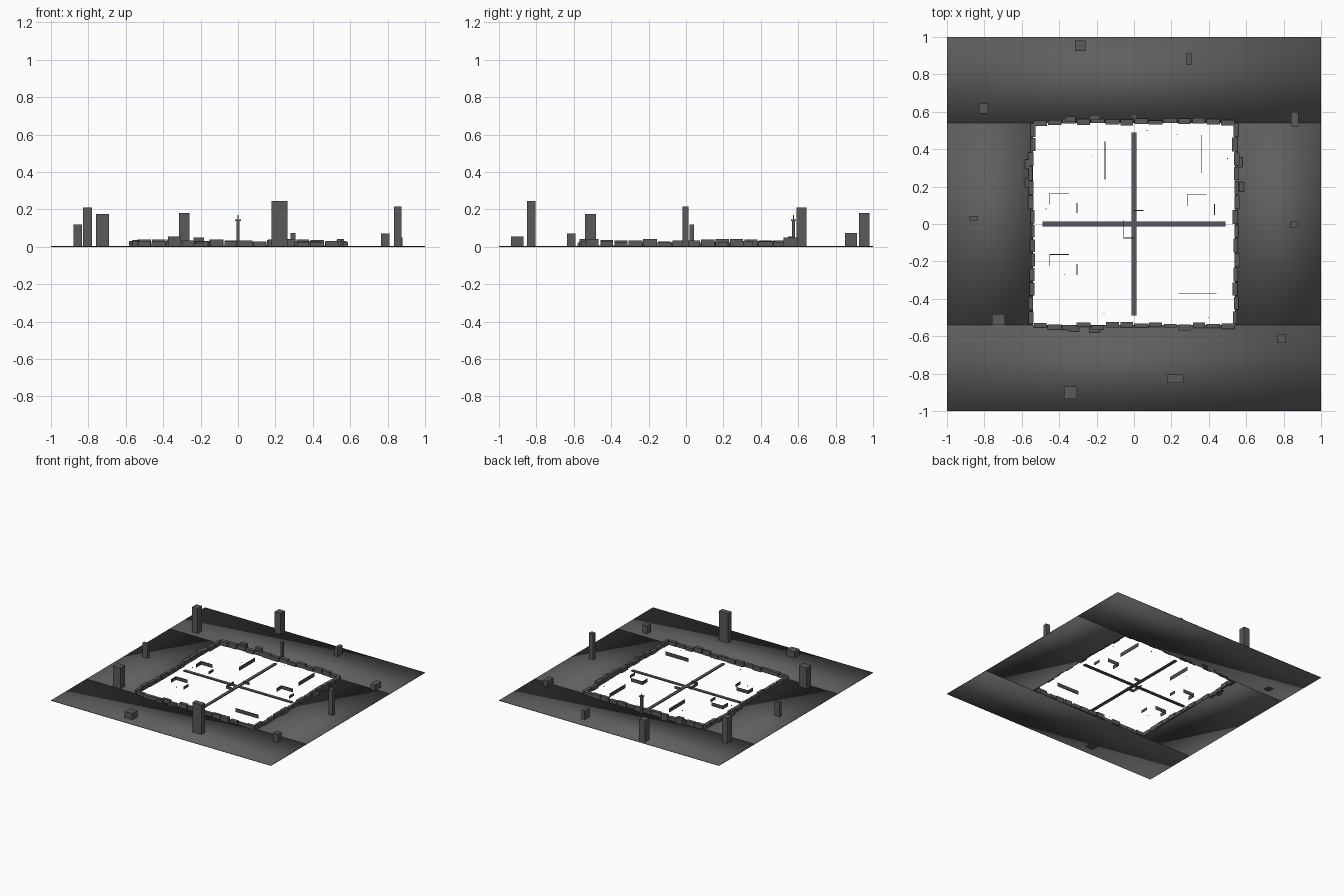
import bpy, bmesh, random

random.seed(4)


def material(name, rgb):
    m = bpy.data.materials.new(name)
    m.diffuse_color = (*rgb, 1)
    return m


GROUND = material("ground_grey", (0.115, 0.115, 0.118))
STONE = material("stone_grey", (0.10, 0.10, 0.102))
LANE = material("lane_violet_grey", (0.105, 0.098, 0.122))
PANEL = material("panel_dark_grey", (0.085, 0.085, 0.09))


def boxes(name, items, mat, smooth=False):
    """One object out of boxes given as (x0, x1, y0, y1, z0, z1)."""
    bm = bmesh.new()
    for x0, x1, y0, y1, z0, z1 in items:
        for v in bmesh.ops.create_cube(bm, size=1)["verts"]:
            v.co = (x1 if v.co.x > 0 else x0,
                    y1 if v.co.y > 0 else y0,
                    z1 if v.co.z > 0 else z0)
    for f in bm.faces:
        f.smooth = smooth
    me = bpy.data.meshes.new(name)
    bm.to_mesh(me)
    bm.free()
    me.materials.append(mat)
    ob = bpy.data.objects.new(name, me)
    bpy.context.collection.objects.link(ob)
    return ob


# ground: four thin slabs round the open square, softly shaded
E, T = 0.54, 0.004
boxes("ground_back", [(-1, 1, E, 1, 0, T)], GROUND, True)
boxes("ground_front", [(-1, 1, -1, -E, 0, T)], GROUND, True)
boxes("ground_left", [(-1, -E, -E, E, 0, T)], GROUND, True)
boxes("ground_right", [(E, 1, -E, E, 0, T)], GROUND, True)

# crossing lanes
boxes("lane_cross", [(-0.49, 0.49, -0.0125, 0.0125, 0, 0.008),
                     (-0.0125, 0.0125, -0.49, 0.49, 0, 0.008)], LANE)

# broken stone border
border = []
n = 14
pitch = 1.08 / n
for i in range(n):
    c = -E + pitch * (i + 0.5)
    for side in range(4):
        o = 0.545 + random.uniform(-0.007, 0.009)
        hl = random.uniform(0.033, 0.038)
        hw = random.uniform(0.010, 0.015)
        h = random.uniform(0.026, 0.042)
        s = 1 if side % 2 else -1
        if side < 2:
            border.append((c - hl, c + hl, s * o - hw, s * o + hw, 0, h))
        else:
            border.append((s * o - hw, s * o + hw, c - hl, c + hl, 0, h))
boxes("border_stones", border, STONE)

# loose rubble outside the border
rubble = []
for x, y, h in [(-0.34, 0.56, 0.055), (-0.21, 0.57, 0.05), (-0.32, -0.56, 0.025),
                (-0.21, -0.565, 0.018), (-0.57, 0.22, 0.02), (-0.57, 0.32, 0.03),
                (0.565, 0.33, 0.03), (0.575, 0.20, 0.025)]:
    a, b = (0.027, 0.014) if abs(y) > 0.5 else (0.014, 0.025)
    rubble.append((x - a, x + a, y - b, y + b, 0, h))
boxes("rubble", rubble, STONE)

# standing pillars
pillars = [
    (-0.315, -0.26, 0.925, 0.98, 0.18), (0.28, 0.308, 0.85, 0.915, 0.075),
    (-0.83, -0.78, 0.59, 0.645, 0.21), (0.84, 0.88, 0.52, 0.60, 0.05),
    (-0.88, -0.835, 0.018, 0.043, 0.12), (0.835, 0.873, -0.02, 0.013, 0.215),
    (-0.76, -0.69, -0.54, -0.48, 0.175), (0.765, 0.81, -0.635, -0.59, 0.07),
    (0.18, 0.265, -0.85, -0.805, 0.245), (-0.375, -0.305, -0.935, -0.87, 0.055)]
boxes("pillars", [(a, b, c, d, 0, h) for a, b, c, d, h in pillars], STONE)

# marker post at the back edge
boxes("marker_post", [(-0.009, 0.009, 0.566, 0.584, 0, 0.14),
                      (-0.015, 0.015, 0.562, 0.588, 0.138, 0.147),
                      (-0.002, 0.002, 0.573, 0.577, 0.147, 0.17)], LANE)


# thin cover panels standing inside the square
def panel(x0, y0, x1, y1, h, t=0.002):
    return (x0 - t, x1 + t, y0 - t, y1 + t, 0, h)


boxes("long_panels", [panel(-0.155, 0.24, -0.155, 0.44, 0.03),
                      panel(0.36, 0.275, 0.36, 0.475, 0.03),
                      panel(0.24, -0.37, 0.44, -0.37, 0.03)], PANEL)
corners = []
for x, y in [(-0.45, 0.165), (0.285, 0.157), (-0.45, -0.163)]:
    corners += [panel(x, y, x + 0.1, y, 0.028), panel(x, y - 0.06, x, y, 0.028)]
boxes("corner_panels", corners, PANEL)
boxes("short_panels", [panel(-0.305, 0.06, -0.305, 0.11, 0.022),
                       panel(-0.305, -0.27, -0.305, -0.215, 0.022),
                       panel(0.43, 0.05, 0.43, 0.105, 0.022)], PANEL)
boxes("centre_panels", [panel(-0.055, -0.075, -0.055, 0.02, 0.022),
                        panel(-0.055, -0.075, 0, -0.075, 0.022),
                        panel(0, 0.072, 0.05, 0.072, 0.022)], PANEL)

# small pebbles
pebbles = []
for x, y in [(0.07, 0.5), (0.23, 0.48), (-0.47, 0.08), (-0.16, -0.48),
             (0.40, -0.5), (-0.37, -0.27), (-0.22, 0.36), (0.5, 0.35)]:
    pebbles.append((x - 0.002, x + 0.002, y - 0.002, y + 0.002, 0, 0.005))
boxes("pebbles", pebbles, PANEL)
